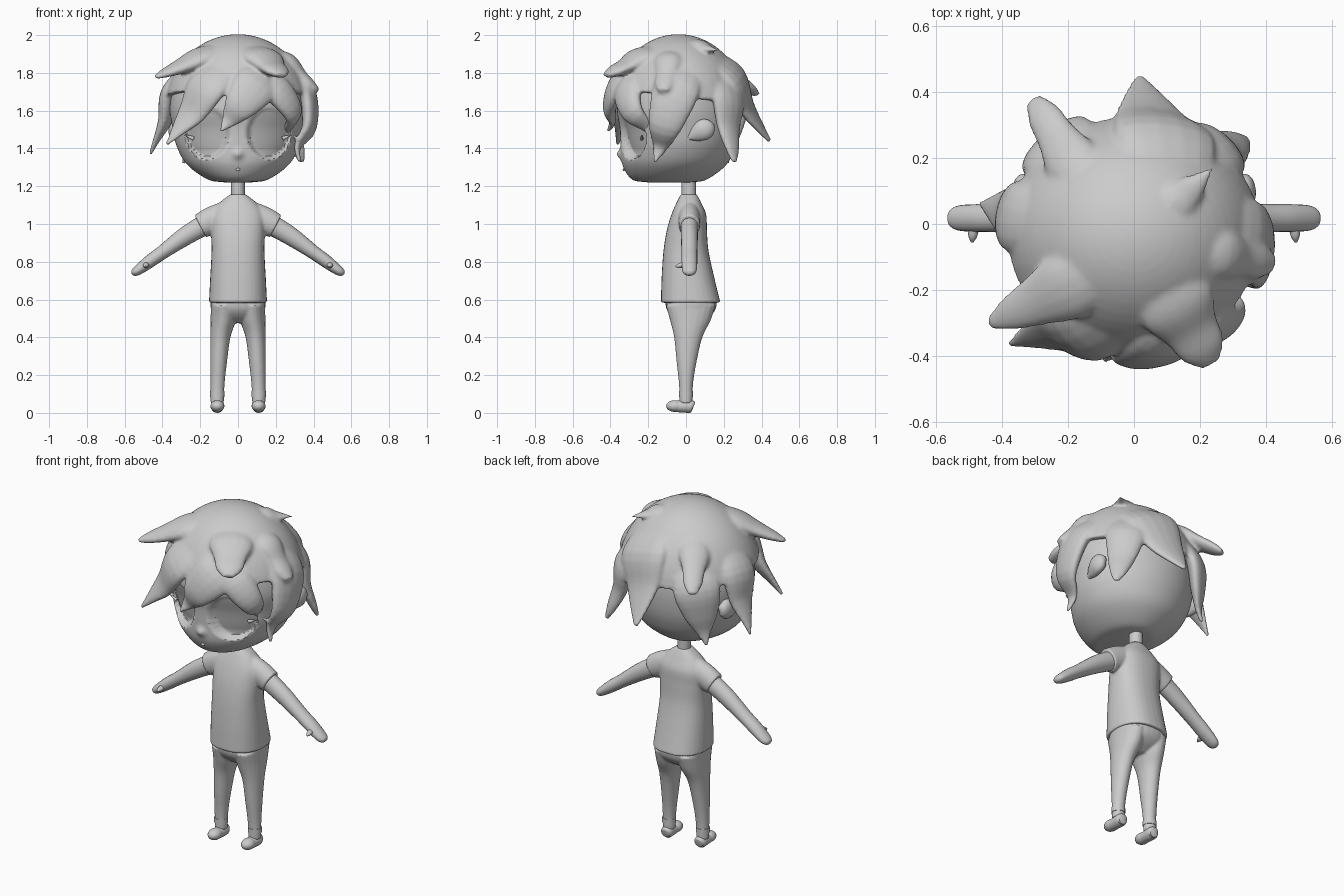
import bpy, bmesh, math
from mathutils import Vector

if "Cube" in bpy.data.objects:
    bpy.data.objects.remove(bpy.data.objects["Cube"])

grey = bpy.data.materials.new("plain_grey")
grey.diffuse_color = (0.6, 0.6, 0.6, 1)
grey.use_nodes = True
grey.node_tree.nodes["Principled BSDF"].inputs["Base Color"].default_value = grey.diffuse_color
TAU = 2 * math.pi
HAIR_C, HAIR_R = Vector((0, -0.04, 1.58)), Vector((0.395, 0.37, 0.425))


def finish(name, bm, angle=50):
    bmesh.ops.recalc_face_normals(bm, faces=bm.faces)
    me = bpy.data.meshes.new(name)
    bm.to_mesh(me)
    bm.free()
    me.materials.append(grey)
    ob = bpy.data.objects.new(name, me)
    bpy.context.collection.objects.link(ob)
    bpy.context.view_layer.objects.active = ob
    ob.select_set(True)
    bpy.ops.object.shade_smooth_by_angle(angle=math.radians(angle))
    ob.select_set(False)
    return ob


def blend(name, parts, voxel, rounds):
    """Join overlapping solids into one soft skin."""
    bm = bmesh.new()
    for ob in parts:
        bm.from_mesh(ob.data)
        bpy.data.objects.remove(ob)
    ob = finish(name, bm)
    mod = ob.modifiers.new("skin", 'REMESH')
    mod.mode, mod.voxel_size, mod.use_smooth_shade = 'VOXEL', voxel, True
    mod = ob.modifiers.new("soften", 'SMOOTH')
    mod.factor, mod.iterations = 0.5, rounds
    return ob


def smooth(rows, steps):
    """Catmull-Rom interpolation of tuples."""
    rows = [Vector(r) for r in rows]
    pts = [rows[0] * 2 - rows[1]] + rows + [rows[-1] * 2 - rows[-2]]
    out = []
    for i in range(1, len(pts) - 2):
        a, b, c, d = pts[i - 1:i + 3]
        for k in range(steps):
            t = k / steps
            out.append(0.5 * (2 * b + (c - a) * t + (2 * a - 5 * b + 4 * c - d) * t * t
                              + (3 * b - a - 3 * c + d) * t ** 3))
    return out + [rows[-1]]


def loft(name, rows, ref=None, seg=20, steps=5, shape=None, power=1.0):
    """Rows are (x, y, z, half width, half depth); without ref the rings lie flat."""
    rows = smooth(rows, steps)
    bm = bmesh.new()
    rings = []
    for i, r in enumerate(rows):
        c = Vector(r[:3])
        if ref is None:
            side, up = Vector((1, 0, 0)), Vector((0, 1, 0))
        else:
            t = Vector(rows[min(i + 1, len(rows) - 1)][:3]) - Vector(rows[max(i - 1, 0)][:3])
            side = t.cross(ref).normalized()
            up = side.cross(t).normalized()
        ring = []
        for k in range(seg):
            u, v = math.cos(TAU * k / seg), math.sin(TAU * k / seg)
            u, v = (math.copysign(abs(w) ** power, w) for w in (u, v))
            p = c + side * u * max(r[3], 0.002) + up * v * max(r[4], 0.002)
            ring.append(bm.verts.new(shape(p) if shape else p))
        rings.append(ring)
    for a, b in zip(rings, rings[1:]):
        for k in range(seg):
            bm.faces.new((a[k], a[(k + 1) % seg], b[(k + 1) % seg], b[k]))
    bm.faces.new(rings[0])
    bm.faces.new(rings[-1])
    return finish(name, bm)


def ball(bm, loc, size, u=20, v=12):
    bmesh.ops.create_uvsphere(bm, u_segments=u, v_segments=v, radius=1)
    for vert in bm.verts:
        vert.co = Vector([l + c * s for l, c, s in zip(loc, vert.co, size)])


def ellipsoid(name, loc, size):
    bm = bmesh.new()
    ball(bm, loc, size)
    return finish(name, bm)


# Head: eye ovals that sink deeper towards the cheek, and a small nose
def face_shape(p):
    if p.y < -0.1:
        d = math.hypot((abs(p.x) - 0.163) / 0.116, (p.z - 1.48) / 0.138)
        if d < 1:
            depth = 0.008 + 0.04 * min(1, max(0, (1.61 - p.z) / 0.22))
            p.y += depth * min(1, (1 - d) * 8)
        p.y -= 0.022 * math.exp(-(p.x / 0.025) ** 2 - ((p.z - 1.37) / 0.025) ** 2)
    return p


head_rows = []
for z, w, front, back in ((1.22, 0.07, -0.20, 0.03), (1.236, 0.16, -0.285, 0.11),
                          (1.31, 0.265, -0.335, 0.21), (1.40, 0.32, -0.345, 0.26),
                          (1.50, 0.345, -0.35, 0.285), (1.62, 0.36, -0.365, 0.29),
                          (1.75, 0.33, -0.34, 0.27), (1.87, 0.23, -0.24, 0.17),
                          (1.94, 0.05, -0.09, 0.01)):
    head_rows.append((0, (front + back) / 2, z, w, (back - front) / 2))
loft("head", head_rows, seg=160, steps=12, shape=face_shape)
ellipsoid("mouth", (0, -0.329, 1.288), (0.012, 0.006, 0.008))

# Hair cap, cut on a slant that is higher at the forehead
bm = bmesh.new()
ball(bm, HAIR_C, HAIR_R, 48, 32)
bmesh.ops.bisect_plane(bm, geom=bm.verts[:] + bm.edges[:] + bm.faces[:],
                       plane_co=(0, 0, 1.67), plane_no=(0, 0.12, 1), clear_inner=True)
bmesh.ops.holes_fill(bm, edges=[e for e in bm.edges if e.is_boundary])
hair = [finish("hair_cap", bm)]


# Hair locks: root, tip, half width, tip bluntness
def lock(name, root, tip, w, blunt):
    root, tip = Vector(root), Vector(tip)

    def outside(p, out):
        q = Vector([(a - c) / r for a, c, r in zip(p, HAIR_C, HAIR_R)])
        return HAIR_C + (p - HAIR_C) * max(1, out / q.length)

    q = Vector([(a - c) / r for a, c, r in zip(root, HAIR_C, HAIR_R)])
    root = HAIR_C + (root - HAIR_C) * 0.88 / q.length
    rows = []
    for t, k, out in ((0, 0.8, 0), (0.3, 1.0, 0.96), (0.6, 0.74, 0.99),
                      (0.85, 0.36 + blunt, 0), (1.03, 0.06 + blunt * 0.9, 0)):
        p = outside(root.lerp(tip, t), out)
        rows.append((*p, w * k, min(0.05, w * 0.55) * max(k, 0.2)))
    hair.append(loft(name, rows, ref=root.lerp(tip, 0.5) - HAIR_C, seg=14, steps=4))


for name, root, tip, w, blunt in (
        ("left_bang", (-0.06, -0.30, 1.85), (-0.37, -0.36, 1.43), 0.12, 0),
        ("middle_bang", (0.17, -0.30, 1.83), (-0.085, -0.41, 1.50), 0.12, 0),
        ("right_bang", (0.14, -0.33, 1.80), (0.295, -0.18, 1.46), 0.09, 0),
        ("right_temple_lock", (0.30, 0.0, 1.85), (0.325, -0.16, 1.34), 0.125, 0),
        ("right_side_tuft", (0.20, -0.08, 1.93), (0.415, -0.12, 1.71), 0.075, 0.35),
        ("front_right_tuft", (0.09, -0.18, 1.93), (0.23, -0.415, 1.79), 0.12, 0.25),
        ("front_left_tuft", (-0.10, -0.14, 1.92), (-0.43, -0.30, 1.78), 0.105, 0.12),
        ("left_side_lock", (-0.28, 0.0, 1.82), (-0.46, 0.06, 1.38), 0.11, 0),
        ("back_left_tuft", (-0.15, 0.12, 1.9), (-0.30, 0.37, 1.69), 0.085, 0.25),
        ("back_left_lock", (-0.20, 0.23, 1.78), (-0.285, 0.22, 1.33), 0.13, 0),
        ("back_lock", (0.12, 0.15, 1.9), (0.02, 0.435, 1.45), 0.16, 0.05),
        ("back_right_lock", (0.22, 0.23, 1.83), (0.335, 0.255, 1.34), 0.11, 0.12),
        ("crown_tuft", (0.08, 0.02, 1.95), (0.235, 0.165, 1.92), 0.06, 0)):
    lock(name, root, tip, w, blunt)
blend("hair", hair, 0.0095, 8)

# Neck, shirt and hips
loft("neck", [(0, 0.015, z, 0.036, 0.038) for z in (1.10, 1.18, 1.26)])
shirt = [loft("shirt_body", [(0, 0.025, 0.583, 0.154, 0.158), (0, 0.01, 0.72, 0.147, 0.139),
                             (0, 0.0, 0.86, 0.140, 0.119), (0, 0.005, 0.97, 0.143, 0.106),
                             (0, 0.015, 1.05, 0.14, 0.092), (0, 0.015, 1.11, 0.10, 0.067),
                             (0, 0.015, 1.157, 0.042, 0.043)], seg=32, power=0.85)]
trousers = [loft("hips", [(0, 0.027, 0.60, 0.145, 0.138), (0, 0.027, 0.55, 0.143, 0.130),
                          (0, 0.025, 0.51, 0.12, 0.10), (0, 0.02, 0.475, 0.04, 0.05)],
                 seg=32, power=0.85)]

# Limbs, ears and lashes on both sides
FRONT = Vector((0, -1, 0))
for s, tag in ((-1, "left_"), (1, "right_")):
    shirt.append(loft(tag + "sleeve", [(s * 0.06, 0.018, 1.045, 0.078, 0.06),
                                       (s * 0.14, 0.018, 1.018, 0.073, 0.058),
                                       (s * 0.200, 0.018, 0.988, 0.066, 0.056)], ref=FRONT))
    loft(tag + "arm", [(s * 0.17, 0.018, 1.0, 0.055, 0.047), (s * 0.28, 0.018, 0.935, 0.049, 0.045),
                       (s * 0.40, 0.018, 0.85, 0.037, 0.042), (s * 0.47, 0.018, 0.80, 0.034, 0.042),
                       (s * 0.53, 0.018, 0.755, 0.026, 0.038), (s * 0.555, 0.018, 0.741, 0.017, 0.025),
                       (s * 0.563, 0.018, 0.737, 0.003, 0.004)], ref=FRONT)
    loft(tag + "thumb", [(s * 0.485, 0.0, 0.785, 0.018, 0.016), (s * 0.488, -0.035, 0.78, 0.014, 0.013),
                         (s * 0.49, -0.055, 0.775, 0.004, 0.004)], ref=Vector((0, 0, 1)), seg=10)
    trousers.append(loft(tag + "leg", [
        (s * 0.074, 0.025, 0.57, 0.070, 0.132), (s * 0.078, 0.023, 0.49, 0.067, 0.108),
        (s * 0.093, 0.012, 0.40, 0.053, 0.075), (s * 0.102, 0.003, 0.27, 0.044, 0.053),
        (s * 0.108, 0.0, 0.15, 0.037, 0.037), (s * 0.11, 0.0, 0.05, 0.035, 0.034)]))
    loft(tag + "cuff", [(s * 0.11, 0.0, z, 0.038, 0.037) for z in (0.085, 0.1, 0.115)], steps=1)
    ellipsoid(tag + "toe", (s * 0.109, -0.058, 0.036), (0.037, 0.047, 0.031))
    loft(tag + "shoe", [(s * 0.109, -0.07, 0.034, 0.034, 0.028), (s * 0.109, -0.02, 0.034, 0.034, 0.032),
                        (s * 0.109, 0.025, 0.034, 0.034, 0.034), (s * 0.109, 0.039, 0.03, 0.025, 0.025)],
         ref=Vector((0, 0, 1)))
    loft(tag + "ear", [(s * 0.325, 0.015, 1.455, 0.012, 0.012), (s * 0.33, 0.05, 1.475, 0.04, 0.025),
                       (s * 0.335, 0.09, 1.497, 0.055, 0.034), (s * 0.33, 0.125, 1.515, 0.045, 0.03),
                       (s * 0.32, 0.145, 1.525, 0.01, 0.01)], ref=Vector((1, 0, 0)))
    loft(tag + "lash", [(s * 0.235, -0.235, 1.452, 0.012, 0.01),
                        (s * 0.282, -0.232, 1.472, 0.002, 0.002)], ref=FRONT, seg=8)
blend("shirt", shirt, 0.007, 4)
blend("trousers", trousers, 0.006, 5)
